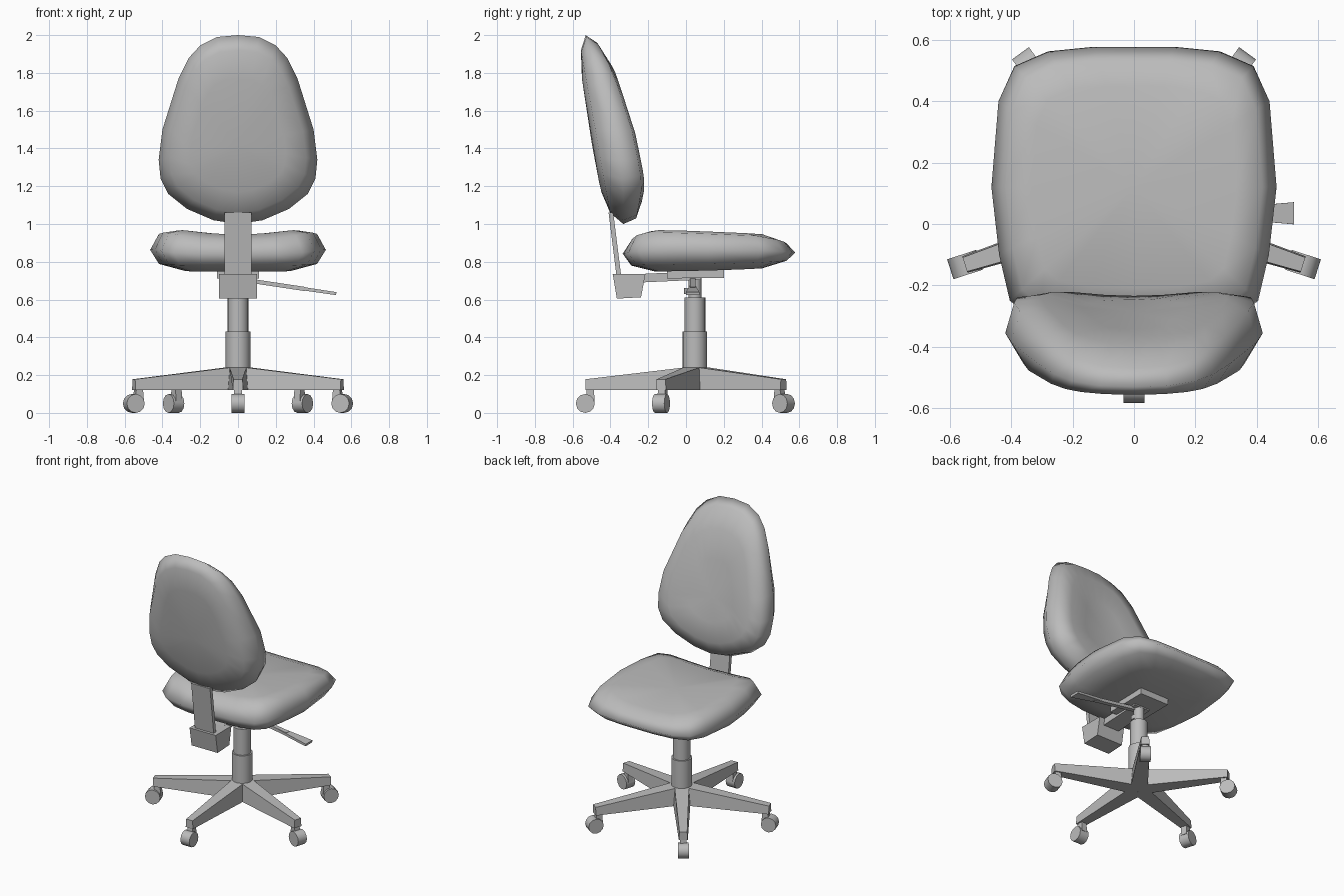
import bpy, bmesh, math
from mathutils import Matrix, Vector

cube = bpy.data.objects.get("Cube")
if cube:
    bpy.data.objects.remove(cube)

grey = bpy.data.materials.new("plain grey")
grey.use_nodes = True
colour = (0.5, 0.5, 0.5, 1)
grey.diffuse_color = colour
grey.node_tree.nodes["Principled BSDF"].inputs["Base Color"].default_value = colour

HUB_Y = 0.047


def finish(name, bm, smooth=None):
    bmesh.ops.recalc_face_normals(bm, faces=bm.faces)
    mesh = bpy.data.meshes.new(name)
    bm.to_mesh(mesh)
    bm.free()
    mesh.materials.append(grey)
    ob = bpy.data.objects.new(name, mesh)
    bpy.context.collection.objects.link(ob)
    if smooth:
        bpy.ops.object.select_all(action='DESELECT')
        ob.select_set(True)
        bpy.context.view_layer.objects.active = ob
        bpy.ops.object.shade_smooth_by_angle(angle=math.radians(smooth))
    return ob


def interp(table, v):
    """Piecewise linear lookup in a list of (key, value) pairs."""
    if v <= table[0][0]:
        return table[0][1]
    for (a, p), (b, q) in zip(table, table[1:]):
        if v <= b:
            return p + (q - p) * (v - a) / (b - a)
    return table[-1][1]


def cushion(name, half, mid, rings, place):
    """Scaled copies of a mirrored outline, bridged and closed by fans."""
    outline = half + [(-x, v) for x, v in reversed(half) if x > 0]
    bm = bmesh.new()
    loops = [[bm.verts.new(place(x * s, mid + (v - mid) * s, f)) for x, v in outline]
             for s, f in rings[1:-1]]
    n = len(outline)
    for a, b in zip(loops, loops[1:]):
        for i in range(n):
            j = (i + 1) % n
            bm.faces.new((a[i], a[j], b[j], b[i]))
    for loop, (s, f) in ((loops[0], rings[0]), (loops[-1], rings[-1])):
        tip = bm.verts.new(place(0, mid, f))
        for i in range(n):
            bm.faces.new((loop[i], loop[(i + 1) % n], tip))
    return finish(name, bm, 180)


def prism(name, profile, w, xf=Matrix()):
    """Side profile (y, z) extruded across x; w may vary along the profile."""
    bm = bmesh.new()
    widths = w if isinstance(w, list) else [w] * len(profile)
    sides = [[bm.verts.new(xf @ Vector((k * h, y, z))) for (y, z), h in zip(profile, widths)]
             for k in (-1, 1)]
    n = len(profile)
    for side in sides:
        bm.faces.new(side)
    for i in range(n):
        j = (i + 1) % n
        bm.faces.new((sides[0][i], sides[0][j], sides[1][j], sides[1][i]))
    return finish(name, bm)


def cylinder(name, r, depth, xf, sides=20):
    bm = bmesh.new()
    bmesh.ops.create_cone(bm, cap_ends=True, segments=sides, radius1=r, radius2=r,
                          depth=depth, matrix=xf)
    return finish(name, bm, 40)


# Seat cushion: outline in plan, thickness along z
seat_top = [(-0.34, 0.93), (-0.2, 0.97), (0, 0.965), (0.4, 0.948), (0.58, 0.9)]
seat_low = [(-0.34, 0.745), (0.2, 0.755), (0.4, 0.765), (0.58, 0.79)]


def seat_place(x, y, f):
    low, top = interp(seat_low, y), interp(seat_top, y)
    dip = 0.03 * max(0, 1 - (x / 0.3) ** 2) * max(0, f - 0.5) * 2 * (0.8 if y < 0.3 else 0.3)
    return (x, y, low + (top - low) * f - dip)


cushion("seat_cushion",
        [(0, 0.578), (0.13, 0.578), (0.28, 0.563), (0.39, 0.515), (0.442, 0.4), (0.465, 0.12),
         (0.44, -0.1), (0.405, -0.25), (0.34, -0.305), (0.2, -0.33), (0, -0.335)], 0.12,
        [(0, 0), (0.62, 0), (0.9, 0.17), (1, 0.53), (0.9, 0.94), (0.72, 1), (0, 1)], seat_place)

# Backrest cushion: outline in elevation, thickness along y
rest_back = [(1, -0.41), (1.22, -0.465), (1.8, -0.56), (1.95, -0.578), (2, -0.575)]
rest_front = [(1, -0.26), (1.08, -0.24), (1.2, -0.215), (1.28, -0.225), (1.5, -0.27),
              (1.81, -0.375), (1.95, -0.455), (2, -0.49)]


def rest_place(x, z, f):
    back, front = interp(rest_back, z), interp(rest_front, z)
    return (x, back + (front - back) * f, z)


cushion("backrest_cushion",
        [(0, 2), (0.11, 1.99), (0.2, 1.945), (0.26, 1.88), (0.315, 1.77), (0.4, 1.5), (0.42, 1.34),
         (0.41, 1.24), (0.37, 1.16), (0.27, 1.08), (0.13, 1.02), (0, 1)], 1.42,
        [(0, 0), (0.6, 0.02), (0.86, 0.13), (1, 0.52), (0.93, 0.93), (0.72, 0.99), (0.4, 0.9), (0, 0.86)],
        rest_place)

# Upright and tilt mechanism
prism("backrest_upright", [(-0.365, 0.7), (-0.34, 0.7), (-0.385, 1.06), (-0.41, 1.06)], 0.072)
prism("tilt_box", [(-0.388, 0.735), (-0.215, 0.735), (-0.238, 0.612), (-0.366, 0.605)], 0.1)
prism("tilt_arm", [(-0.25, 0.735), (-0.25, 0.69), (0.08, 0.705), (0.08, 0.75)], 0.06)
prism("seat_plate", [(-0.1, 0.755), (-0.1, 0.712), (0.2, 0.715), (0.2, 0.765)], 0.11)

# Height lever: rod and flat paddle, sloping down to the left side
slope = Matrix.Translation((0.06, 0.035, 0.7)) @ Matrix.Rotation(math.radians(8.5), 4, 'Y')
slope = slope @ Matrix.Rotation(math.radians(-90), 4, 'Z')
prism("lever_rod", [(-0.03, -0.011), (0.3, -0.011), (0.3, 0.011), (-0.03, 0.011)], 0.015, slope)
prism("lever_paddle", [(0.24, -0.009), (0.465, -0.008), (0.465, 0.008), (0.24, 0.009)],
      [0.016, 0.036, 0.036, 0.016], slope)

# Gas column in three steps
for name, r, low, top in (("column_lower", 0.065, 0.2, 0.43), ("column_upper", 0.055, 0.42, 0.61),
                          ("column_rod", 0.034, 0.6, 0.72)):
    cylinder(name, r, top - low, Matrix.Translation((0, HUB_Y, (low + top) / 2)))
cylinder("column_collar", 0.04, 0.03, Matrix.Translation((0, 0.03, 0.645)), 12)

# Five-legged base with casters, first leg pointing to the rear
cylinder("base_hub", 0.075, 0.115, Matrix.Translation((0, HUB_Y, 0.18)), 10)
for i in range(5):
    xf = Matrix.Translation((0, HUB_Y, 0)) @ Matrix.Rotation(math.radians(180 + 72 * i), 4, 'Z')
    prism(f"base_leg_{i + 1}", [(0.02, 0.122), (0.58, 0.122), (0.58, 0.178), (0.06, 0.24), (0.02, 0.24)],
          [0.055, 0.028, 0.024, 0.045, 0.045], xf)
    prism(f"caster_stem_{i + 1}", [(0.53, 0.06), (0.58, 0.06), (0.572, 0.125), (0.535, 0.125)], 0.02, xf)
    cylinder(f"caster_wheel_{i + 1}", 0.05, 0.068,
             xf @ Matrix.Translation((0, 0.58, 0.05)) @ Matrix.Rotation(math.pi / 2, 4, 'Y'), 12)
